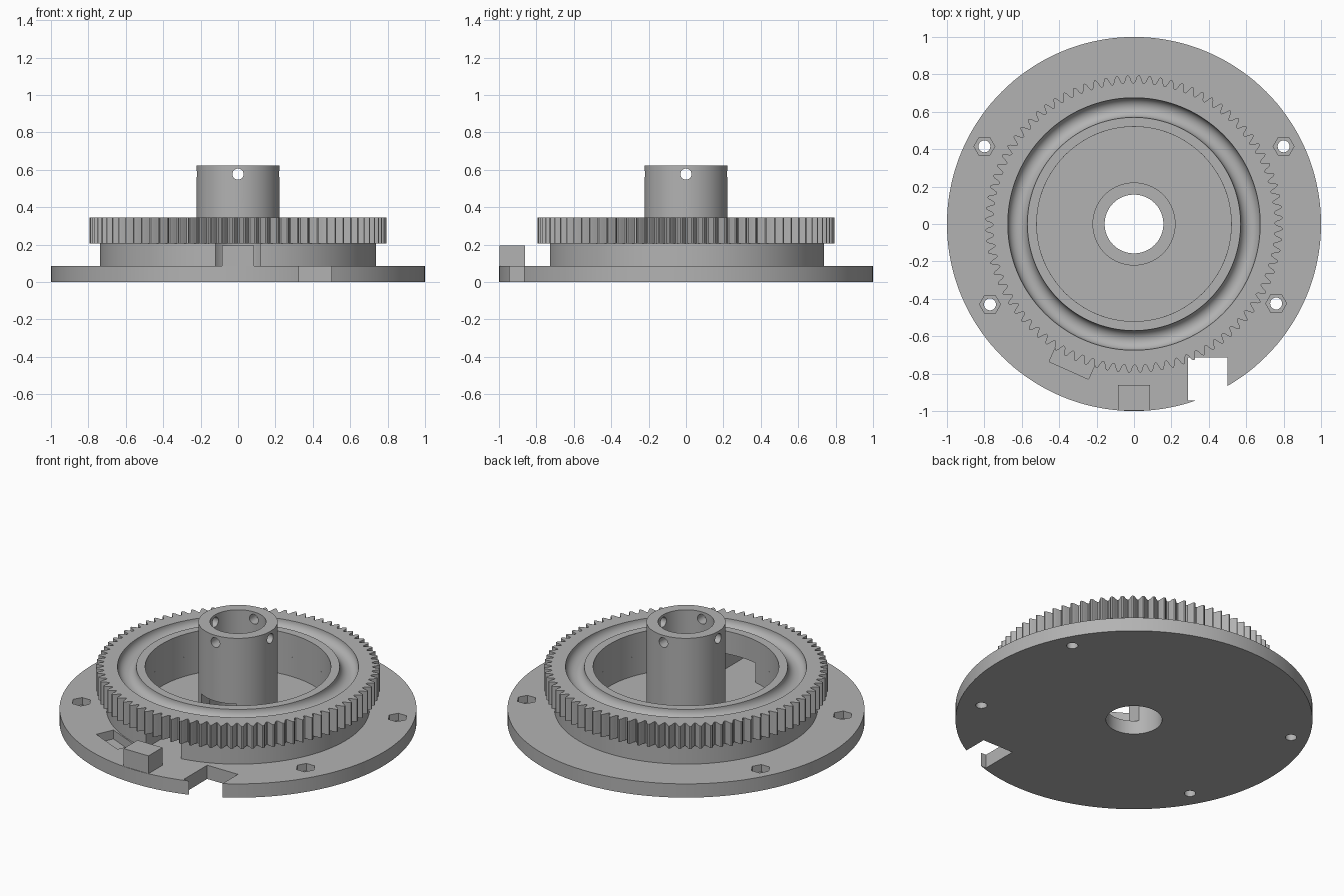
import bpy, bmesh
from math import sin, cos, pi, radians
from mathutils import Matrix

if "Cube" in bpy.data.objects:
    bpy.data.objects.remove(bpy.data.objects["Cube"])

GREY = (0.45, 0.45, 0.45, 1)
grey = bpy.data.materials.new("plain_grey")
grey.use_nodes = True
grey.diffuse_color = GREY
grey.node_tree.nodes["Principled BSDF"].inputs["Base Color"].default_value = GREY


def finish(name, bm):
    bmesh.ops.recalc_face_normals(bm, faces=bm.faces)
    mesh = bpy.data.meshes.new(name)
    bm.to_mesh(mesh)
    bm.free()
    obj = bpy.data.objects.new(name, mesh)
    bpy.context.collection.objects.link(obj)
    mesh.materials.append(grey)
    return obj


def lathe(name, profile, n=144, rim=None):
    """Revolve a closed (radius, z) profile; radius None follows the rim pattern."""
    bm = bmesh.new()
    cols = []
    for i in range(n):
        a = 2 * pi * i / n
        col = []
        for r, z in profile:
            if r is None:
                r = rim[i % len(rim)]
            col.append(bm.verts.new((r * cos(a), r * sin(a), z)))
        cols.append(col)
    m = len(profile)
    for i in range(n):
        c, d = cols[i], cols[(i + 1) % n]
        for j in range(m):
            k = (j + 1) % m
            bm.faces.new((c[j], d[j], d[k], c[k]))
    return finish(name, bm)


def tube(name, r0, r1, z0, z1):
    return lathe(name, [(r0, z0), (r1, z0), (r1, z1), (r0, z1)])


def box(name, x0, x1, y0, y1, z0, z1, turn=0):
    bm = bmesh.new()
    mat = (Matrix.Rotation(turn, 4, 'Z')
           @ Matrix.Translation(((x0 + x1) / 2, (y0 + y1) / 2, (z0 + z1) / 2))
           @ Matrix.Diagonal((x1 - x0, y1 - y0, z1 - z0, 1)))
    bmesh.ops.create_cube(bm, size=1, matrix=mat)
    return finish(name, bm)


def rod(name, r, length, sides, loc=(0, 0, 0), rot=None):
    bm = bmesh.new()
    mat = Matrix.Translation(loc) @ (rot or Matrix.Identity(4))
    bmesh.ops.create_cone(bm, cap_ends=True, segments=sides, radius1=r,
                          radius2=r, depth=length, matrix=mat)
    return finish(name, bm)


def cut(obj, cutters):
    bpy.context.view_layer.objects.active = obj
    for c in cutters:
        mod = obj.modifiers.new("cut", 'BOOLEAN')
        mod.operation = 'DIFFERENCE'
        mod.solver = 'EXACT'
        mod.object = c
        bpy.ops.object.modifier_apply(modifier=mod.name)
        bpy.data.objects.remove(c)


BASE, GEAR_Z, GEAR_TOP = 0.085, 0.205, 0.345

# Base plate with nut holes, edge notch and angled pocket
base = tube("base_plate", 0.157, 1.0, 0, BASE)
cutters = [box("notch_cutter", 0.29, 0.5, -0.945, -0.715, -0.1, 0.2),
           box("pocket_cutter", -0.115, 0.115, -0.857, -0.745, 0.03, 0.2, radians(-24))]
for x, y in [(-0.8, 0.415), (0.8, 0.415), (-0.77, -0.43), (0.76, -0.425)]:
    cutters.append(rod("bolt_cutter", 0.032, 0.5, 24, (x, y, 0)))
    turn = Matrix.Rotation(radians(30), 4, 'Z')
    # first corner of the hexagon points along x
    hexa = rod("nut_cutter", 0.056, 0.1, 6, (x, y, 0.09))
    corners = [v.co for v in hexa.data.vertices]
    if max(c.x for c in corners) - x < 0.055:
        around = Matrix.Translation((x, y, 0)) @ turn @ Matrix.Translation((-x, -y, 0))
        hexa.data.transform(around)
    cutters.append(hexa)
cut(base, cutters)

# Ring wall under the gear, open at the front for the channel
wall = tube("ring_wall", 0.52, 0.738, BASE, GEAR_Z)
cut(wall, [box("channel_cutter", -0.12, 0.12, -0.9, -0.3, 0, 0.25)])

# Toothed ring with a round ball groove in its top
groove = [(0.6225 - 0.0525 * cos(pi * i / 16), GEAR_TOP - 0.0525 * sin(pi * i / 16))
          for i in range(17)]
tooth = [0.753, 0.753, 0.765, 0.785, 0.795, 0.795, 0.785, 0.765]
gear = lathe("gear_ring",
             [(0.52, GEAR_Z), (0.52, GEAR_TOP)] + groove
             + [(None, GEAR_TOP), (None, GEAR_Z)],
             84 * len(tooth), tooth)

# Central hub with cross screw holes and a channel opening at the front
hub = tube("hub", 0.157, 0.222, BASE, 0.622)
cut(hub, [box("hub_slot_cutter", -0.12, 0.12, -0.4, 0, 0, 0.215),
          rod("hole_cutter_x", 0.03, 1, 24, (0, 0, 0.577), Matrix.Rotation(pi / 2, 4, 'Y')),
          rod("hole_cutter_y", 0.03, 1, 24, (0, 0, 0.577), Matrix.Rotation(pi / 2, 4, 'X'))])

# Stop block on the front edge
block = box("stop_block", -0.085, 0.085, -0.996, -0.86, 0.04, 0.195)

# Smooth round faces, crisp edges
for obj in (base, wall, gear, hub, block):
    bpy.ops.object.select_all(action='DESELECT')
    obj.select_set(True)
    bpy.context.view_layer.objects.active = obj
    bpy.ops.object.shade_smooth_by_angle(angle=radians(25))
